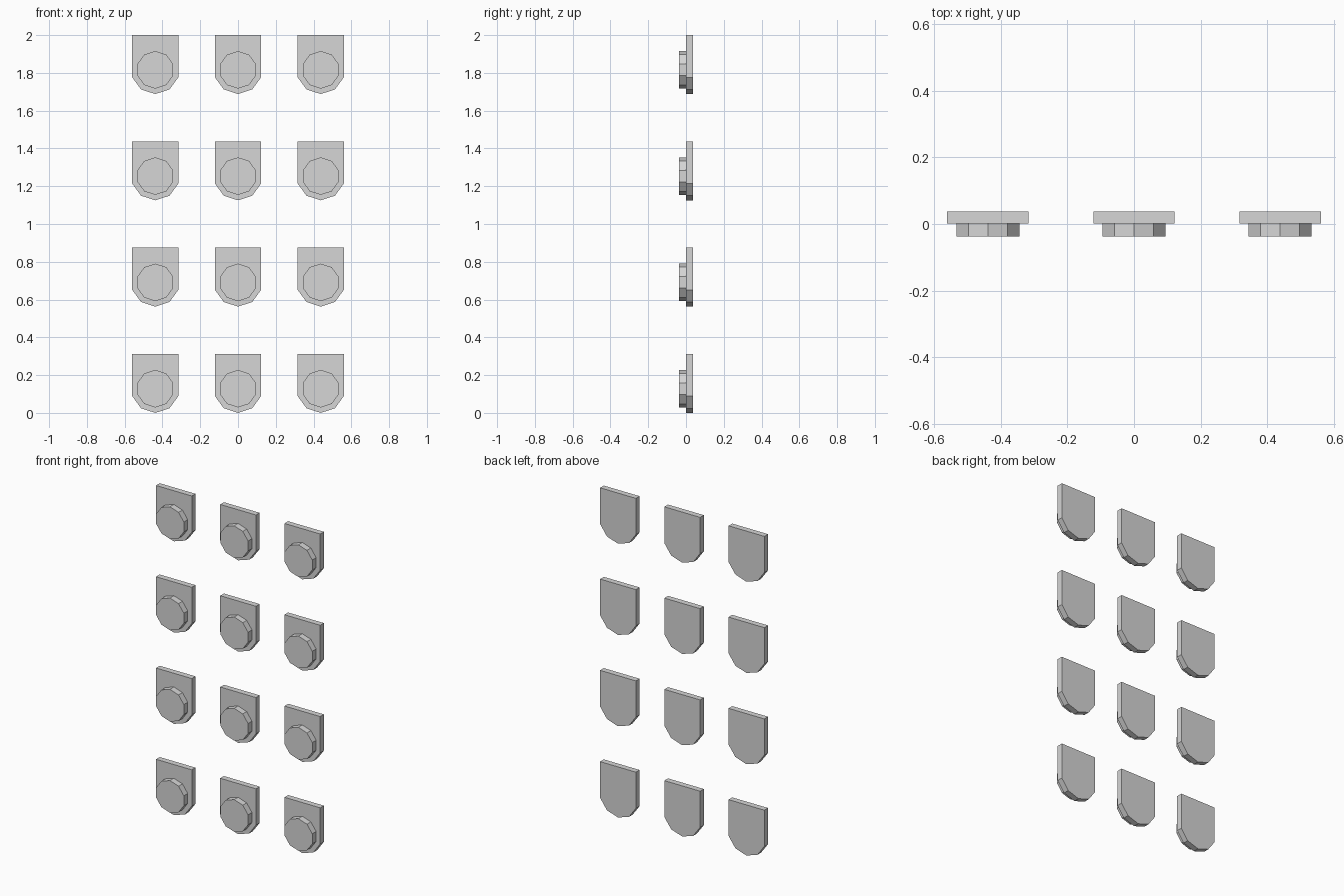
import bpy
import bmesh
from math import sin, cos, radians

cube = bpy.data.objects.get("Cube")
if cube:
    bpy.data.objects.remove(cube, do_unlink=True)

grey = bpy.data.materials.new("light grey")
grey.use_nodes = True
colour = (0.67, 0.67, 0.67, 1)
grey.diffuse_color = colour
grey.node_tree.nodes["Principled BSDF"].inputs["Base Color"].default_value = colour

HEIGHT = 0.312                   # one plaque
PLATE_R, KNOB_R = 0.1282, 0.0993
FRONT, JOINT, BACK = -0.037, 0.001, 0.037
COLUMN_STEP, ROW_STEP = 0.438, (2 - HEIGHT) / 3


def arc(radius, start, end):
    """Ten-sided circle points in the x-z plane, angle measured from straight down."""
    return [(radius * sin(radians(a)), PLATE_R - radius * cos(radians(a)))
            for a in range(start, end, 36)]


def slab(name, outline, y0, y1):
    """Extrude a front outline from y0 back to y1."""
    bm = bmesh.new()
    face = bm.faces.new([bm.verts.new((x, y0, z)) for x, z in outline])
    new = bmesh.ops.extrude_face_region(bm, geom=[face])["geom"]
    bmesh.ops.translate(bm, vec=(0, y1 - y0, 0),
                        verts=[v for v in new if isinstance(v, bmesh.types.BMVert)])
    bmesh.ops.recalc_face_normals(bm, faces=bm.faces)
    mesh = bpy.data.meshes.new(name)
    bm.to_mesh(mesh)
    bm.free()
    mesh.materials.append(grey)
    return mesh


# Plate: square top, half-decagon bottom; knob: full decagon
half_width = PLATE_R * sin(radians(72))
plate_outline = arc(PLATE_R, -72, 73) + [(half_width, HEIGHT), (-half_width, HEIGHT)]
plate = slab("back_plate", plate_outline, JOINT, BACK)
knob = slab("round_knob", arc(KNOB_R, 0, 360), FRONT, JOINT)

# Grid of three columns and four rows
for row in range(4):
    for column in (-1, 0, 1):
        for mesh in (plate, knob):
            part = bpy.data.objects.new(f"{mesh.name}_{row + 1}_{column + 2}", mesh)
            part.location = (column * COLUMN_STEP, 0, row * ROW_STEP)
            bpy.context.collection.objects.link(part)
